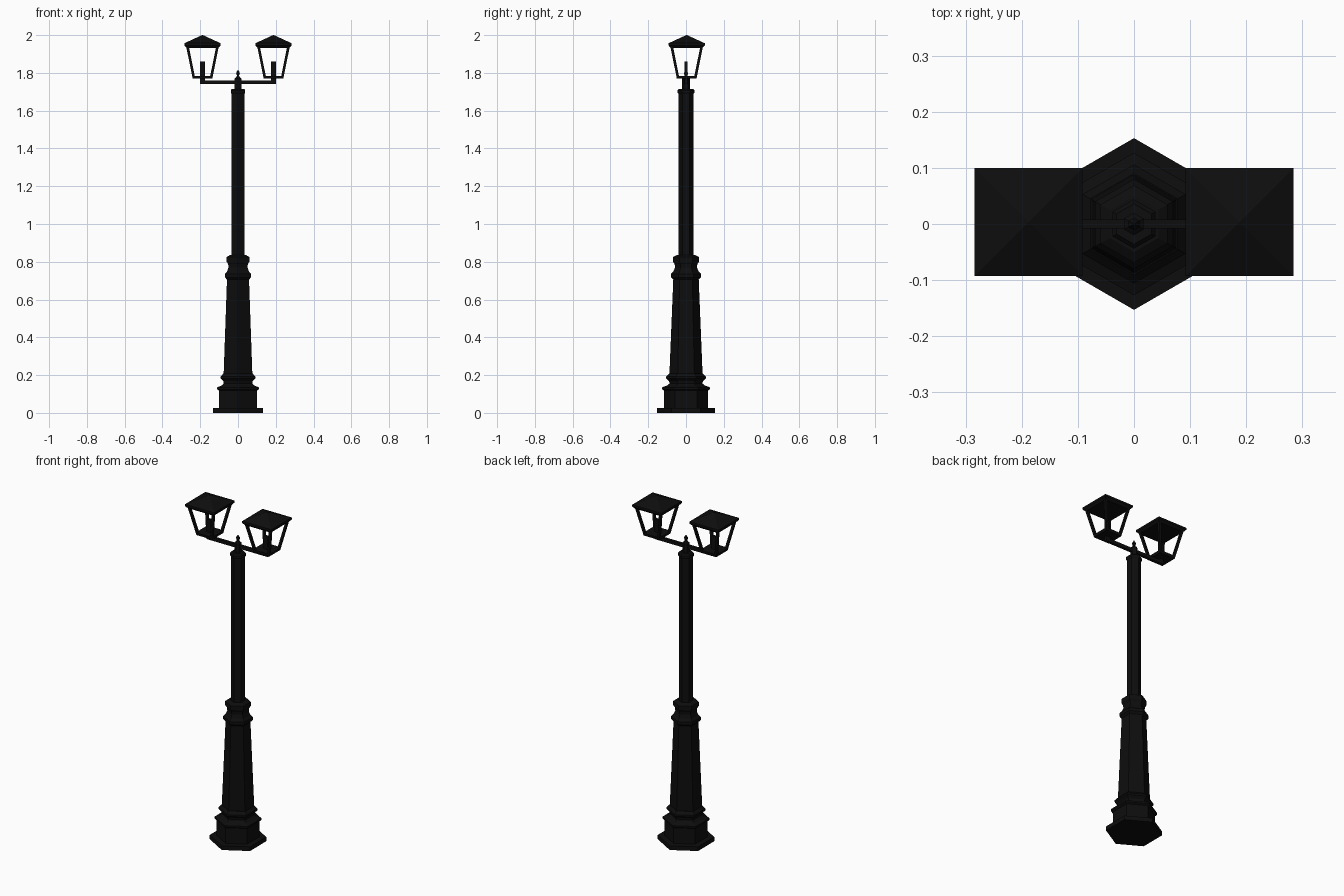
import bpy, bmesh, math
from mathutils import Vector

cube = bpy.data.objects.get("Cube")
if cube:
    bpy.data.objects.remove(cube, do_unlink=True)

iron = bpy.data.materials.new("black_iron")
IRON = (0.004, 0.004, 0.004, 1)
iron.diffuse_color = IRON
iron.use_nodes = True
bsdf = iron.node_tree.nodes["Principled BSDF"]
bsdf.inputs["Base Color"].default_value = IRON
bsdf.inputs["Roughness"].default_value = 0.8


def finish(name, bm):
    bmesh.ops.recalc_face_normals(bm, faces=bm.faces)
    mesh = bpy.data.meshes.new(name)
    bm.to_mesh(mesh)
    bm.free()
    mesh.materials.append(iron)
    obj = bpy.data.objects.new(name, mesh)
    bpy.context.collection.objects.link(obj)
    return obj


def turned(name, profile, sides, start, centre=(0, 0)):
    """Closed faceted solid from (radius, height) pairs."""
    bm = bmesh.new()
    rings = []
    for r, z in profile:
        angles = [start + math.tau * i / sides for i in range(sides)]
        rings.append([bm.verts.new((centre[0] + r * math.cos(a),
                                    centre[1] + r * math.sin(a), z)) for a in angles])
    for low, high in zip(rings, rings[1:]):
        for i in range(sides):
            j = (i + 1) % sides
            bm.faces.new((low[i], low[j], high[j], high[i]))
    bm.faces.new(rings[0])
    bm.faces.new(rings[-1])
    return finish(name, bm)


def box(name, centre, size):
    bm = bmesh.new()
    bmesh.ops.create_cube(bm, size=1)
    for v in bm.verts:
        v.co = Vector(centre) + v.co * Vector(size)
    return finish(name, bm)


def leaning_bar(name, low, high, width):
    """Square bar with level ends."""
    bm = bmesh.new()
    bmesh.ops.create_cube(bm, size=1)
    for v in bm.verts:
        end = Vector(high if v.co.z > 0 else low)
        v.co = end + Vector((v.co.x, v.co.y, 0)) * width
    return finish(name, bm)


HEX = math.pi / 2
SQUARE = math.pi / 4
DIAG = math.sqrt(2)

# Hexagonal post, bottom to top
turned("base_plate", [(0.153, 0), (0.153, 0.025)], 6, HEX)
turned("pedestal", [(0.116, 0.025), (0.116, 0.118), (0.127, 0.125), (0.127, 0.135),
                    (0.1, 0.145), (0.087, 0.155), (0.09, 0.168), (0.106, 0.182),
                    (0.106, 0.192), (0.09, 0.208)], 6, HEX)
turned("lower_column", [(0.088, 0.2), (0.067, 0.715)], 6, HEX)
turned("column_collar", [(0.067, 0.705), (0.08, 0.718), (0.08, 0.735), (0.066, 0.75),
                         (0.058, 0.77), (0.06, 0.787), (0.069, 0.8), (0.069, 0.825),
                         (0.05, 0.835)], 6, HEX)
turned("shaft", [(0.039, 0.83), (0.039, 1.7)], 6, HEX)
turned("shaft_cap", [(0.039, 1.688), (0.044, 1.695), (0.044, 1.708), (0.036, 1.716)], 6, HEX)
turned("finial", [(0.02, 1.71), (0.02, 1.77), (0.01, 1.778), (0.007, 1.786),
                  (0.011, 1.796), (0.009, 1.804), (0.002, 1.815)], 6, HEX)

# Cross arm
ARM_X = 0.188
box("cross_arm", (0, 0, 1.75), (2 * ARM_X + 0.026, 0.016, 0.02))

# Two lanterns
LY = 0.0035
for side, sx in (("left", 1), ("right", -1)):
    cx = sx * ARM_X
    box(side + "_lamp_holder", (cx, 0, 1.8), (0.026, 0.016, 0.12))
    turned(side + "_lantern_floor", [(0.052 * DIAG, 1.769), (0.055 * DIAG, 1.784)],
           4, SQUARE, (cx, LY))
    turned(side + "_lantern_roof", [(0.084 * DIAG, 1.932), (0.096 * DIAG, 1.945),
                                    (0.096 * DIAG, 1.957), (0.003, 2.0)],
           4, SQUARE, (cx, LY))
    for depth, sy in (("back", 1), ("front", -1)):
        for edge, ex in (("outer", sx), ("inner", -sx)):
            leaning_bar(f"{side}_lantern_{depth}_{edge}_bar",
                        (cx + ex * 0.046, LY + sy * 0.046, 1.775),
                        (cx + ex * 0.079, LY + sy * 0.079, 1.938), 0.014)
